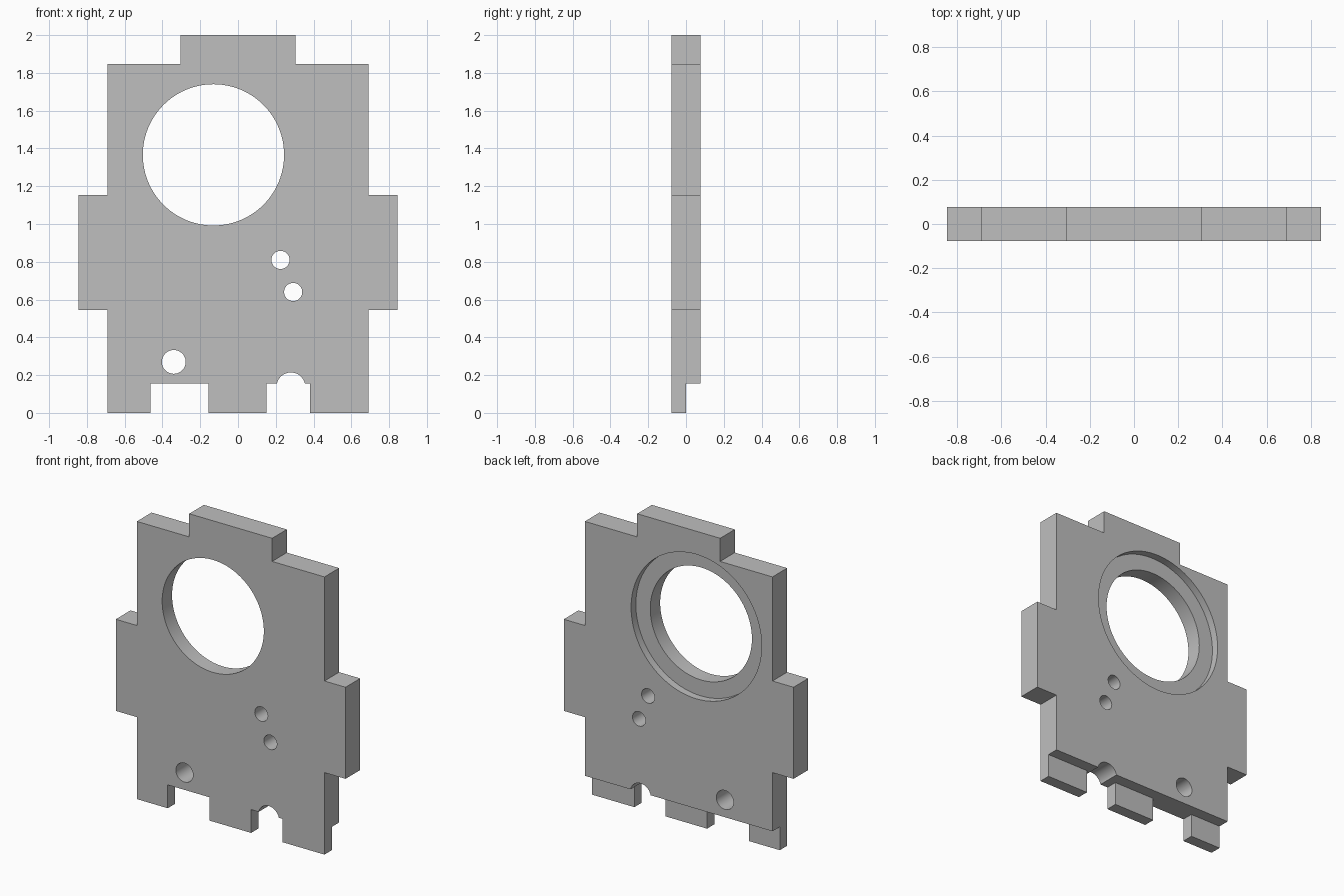
import bpy, bmesh, math
from mathutils import Matrix

if "Cube" in bpy.data.objects:
    bpy.data.objects.remove(bpy.data.objects["Cube"], do_unlink=True)

HALF = 0.077      # half the plate thickness
FOOT = 0.155      # height of the feet

grey = bpy.data.materials.new("plain grey")
grey.diffuse_color = (0.52, 0.52, 0.52, 1)
grey.use_nodes = True
grey.node_tree.nodes["Principled BSDF"].inputs["Base Color"].default_value = (0.52, 0.52, 0.52, 1)


def add_object(name, bm):
    bmesh.ops.recalc_face_normals(bm, faces=bm.faces)
    mesh = bpy.data.meshes.new(name)
    bm.to_mesh(mesh)
    bm.free()
    mesh.materials.append(grey)
    obj = bpy.data.objects.new(name, mesh)
    bpy.context.collection.objects.link(obj)
    return obj


def cut(target, cutter):
    cutter.hide_render = True
    mod = target.modifiers.new(cutter.name, 'BOOLEAN')
    mod.operation = 'DIFFERENCE'
    mod.solver = 'EXACT'
    mod.object = cutter
    bpy.context.view_layer.objects.active = target
    bpy.ops.object.modifier_apply(modifier=mod.name)
    bpy.data.objects.remove(cutter, do_unlink=True)


def drill(target, name, x, z, radius, y0=-0.2, y1=0.2, sides=48):
    bm = bmesh.new()
    place = Matrix.Translation((x, (y0 + y1) / 2, z)) @ Matrix.Rotation(math.pi / 2, 4, 'X')
    bmesh.ops.create_cone(bm, cap_ends=True, segments=sides, radius1=radius,
                          radius2=radius, depth=y1 - y0, matrix=place)
    cut(target, add_object(name, bm))


# Plate outline: left half up to the top tab, mirrored for the right
side = [(0.69, 0), (0.69, 0.545), (0.845, 0.545), (0.845, 1.154),
        (0.69, 1.154), (0.69, 1.846), (0.305, 1.846), (0.305, 2)]
outline = side + [(-x, z) for x, z in reversed(side)]
# Gaps between the three feet
for a, b in ((-0.463, -0.155), (0.15, 0.38)):
    outline += [(a, 0), (a, FOOT), (b, FOOT), (b, 0)]

bm = bmesh.new()
face = bm.faces.new([bm.verts.new((x, -HALF, z)) for x, z in outline])
solid = bmesh.ops.extrude_face_region(bm, geom=[face])
bmesh.ops.translate(bm, vec=(0, 2 * HALF, 0),
                    verts=[v for v in solid["geom"] if isinstance(v, bmesh.types.BMVert)])
plate = add_object("mounting_plate", bm)

# Feet keep only the front half of the thickness
bm = bmesh.new()
bmesh.ops.create_cube(bm, size=1, matrix=Matrix.Translation((0, 0.1, FOOT - 0.2))
                      @ Matrix.Diagonal((2, 0.2, 0.4, 1)))
cut(plate, add_object("foot_rebate", bm))

# Large bore with a shallow recess at the back
drill(plate, "main_bore", -0.13, 1.366, 0.374, sides=96)
drill(plate, "back_recess", -0.13, 1.366, 0.48, y0=HALF - 0.05, sides=96)

# Small holes and the round relief over the right-hand gap
drill(plate, "upper_hole", 0.225, 0.81, 0.048)
drill(plate, "lower_hole", 0.292, 0.64, 0.048)
drill(plate, "corner_hole", -0.34, 0.27, 0.063)
drill(plate, "gap_relief", 0.28, 0.138, 0.076)

bpy.ops.object.select_all(action='DESELECT')
plate.select_set(True)
bpy.context.view_layer.objects.active = plate
bpy.ops.object.shade_smooth_by_angle(angle=math.radians(30))
